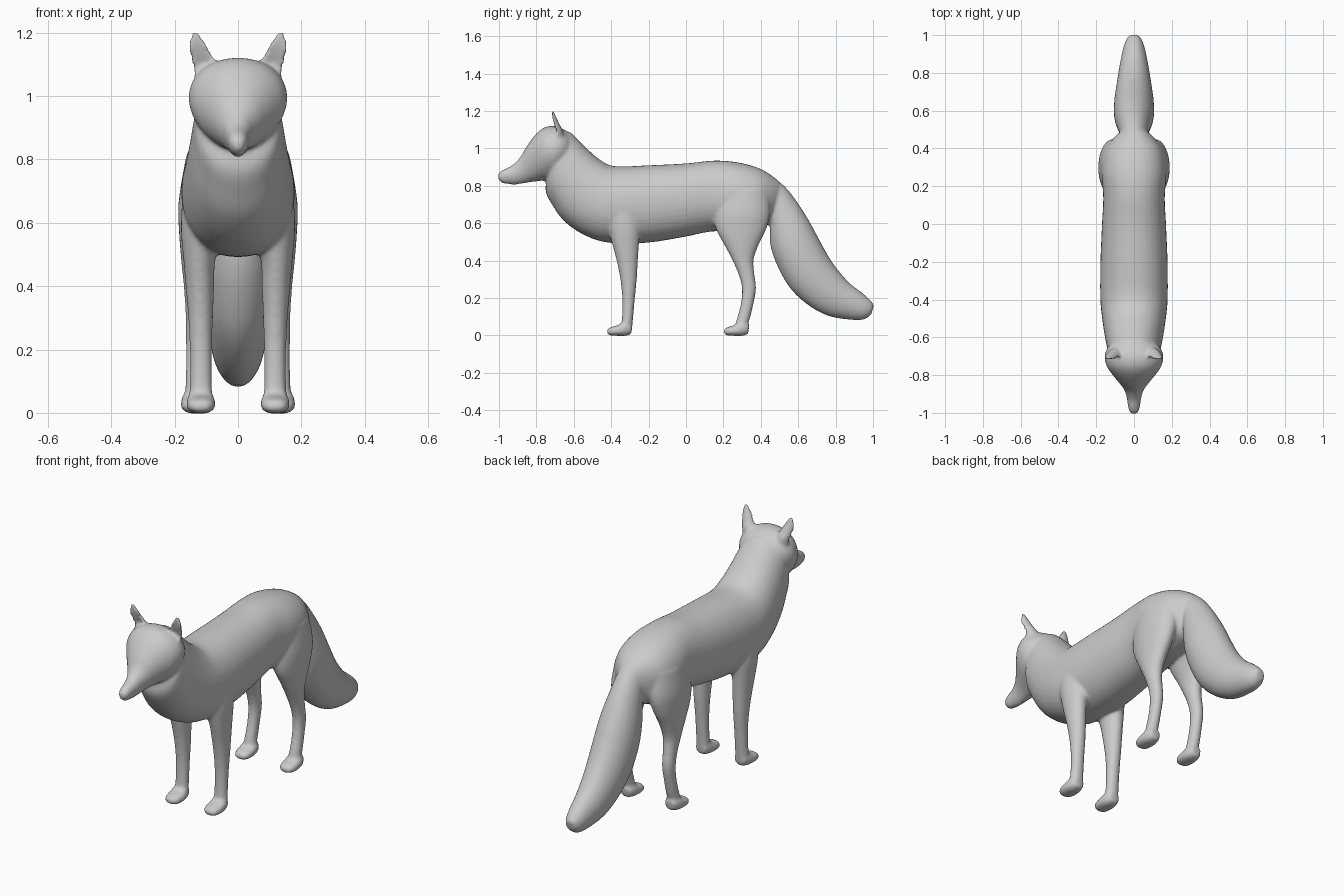
import bpy
import bmesh
from math import sin, cos, pi, copysign
from mathutils import Vector

SIDES = 36
STEPS = 5

old = bpy.data.objects.get("Cube")
if old:
    bpy.data.objects.remove(old, do_unlink=True)

fur = bpy.data.materials.new("plain_grey")
fur.use_nodes = True
fur.diffuse_color = (0.6, 0.6, 0.6, 1)
shader = fur.node_tree.nodes["Principled BSDF"]
shader.inputs["Base Color"].default_value = fur.diffuse_color
shader.inputs["Roughness"].default_value = 0.6

bm = bmesh.new()


def interpolate(rows):
    """Smooth spline through the rows of section values."""
    result = []
    last = len(rows) - 1
    for i in range(last):
        a, b, c, d = (rows[max(0, min(last, i + k))] for k in (-1, 0, 1, 2))
        for s in range(STEPS):
            t = s / STEPS
            result.append([
                q + t * ((r - p) / 2 + t * ((p - 2.5 * q + 2 * r - w / 2)
                         + t * (1.5 * (q - r) + (w - p) / 2)))
                for p, q, r, w in zip(a, b, c, d)])
    result.append(rows[last])
    return result


def upright(row, x):
    """Section set by its top point, bottom point and half width."""
    ytop, ztop, ybot, zbot, width = row
    top, bottom = Vector((x, ytop, ztop)), Vector((x, ybot, zbot))
    return (top + bottom) / 2, Vector((width, 0, 0)), (top - bottom) / 2


def level(row, side):
    """Horizontal section set by its centre and two radii."""
    x, y, z, rx, ry = row
    return Vector((side * x, y, z)), Vector((rx, 0, 0)), Vector((0, ry, 0))


def loft(rows, section, x=0, boxy=1.0, taper=0.0, cup=False):
    """Skin a closed tube over the sections."""
    rings = []
    for row in interpolate(rows):
        centre, across, along = section(row, x)
        ring = []
        for k in range(SIDES):
            c, s = cos(2 * pi * k / SIDES), sin(2 * pi * k / SIDES)
            c = copysign(abs(c) ** boxy, c)
            s = copysign(abs(s) ** boxy, s)
            c *= 1 + taper * s
            if cup and s < 0:
                s *= -0.25      # hollow front of the ear
            ring.append(bm.verts.new(centre + across * c + along * s))
        rings.append(ring)
    for lower, upper in zip(rings, rings[1:]):
        for k in range(SIDES):
            n = (k + 1) % SIDES
            bm.faces.new((lower[k], lower[n], upper[n], upper[k]))
    bm.faces.new(rings[0])
    bm.faces.new(rings[-1])


# Torso with neck
torso = [
    (-.67, 1.05, -.74, .86, .09), (-.63, 1.09, -.75, .77, .13),
    (-.59, 1.06, -.71, .69, .143), (-.53, 1.0, -.65, .61, .155),
    (-.46, .94, -.55, .54, .168), (-.38, .905, -.42, .497, .178),
    (-.2, .91, -.22, .495, .178), (0, .92, -.02, .525, .17),
    (.15, .935, .13, .555, .163), (.28, .925, .28, .56, .172),
    (.4, .89, .39, .58, .15), (.49, .83, .45, .6, .09),
    (.52, .78, .47, .66, .04)]
loft(torso, upright, boxy=.92)

# Head with muzzle
head = [
    (-1.005, .865, -1.005, .835, .014), (-.98, .885, -.98, .814, .029),
    (-.93, .91, -.92, .807, .037), (-.885, .955, -.875, .812, .05),
    (-.85, 1.015, -.83, .82, .078), (-.8, 1.08, -.79, .825, .115),
    (-.75, 1.115, -.75, .83, .145), (-.69, 1.118, -.7, .84, .154),
    (-.63, 1.085, -.65, .88, .125), (-.6, 1.03, -.62, .93, .06)]
loft(head, upright, taper=.12)

# Bushy tail
tail = [
    (.44, .86, .4, .68, .06), (.52, .805, .445, .6, .075),
    (.59, .72, .45, .49, .09), (.66, .61, .485, .38, .105),
    (.73, .48, .555, .255, .105), (.79, .38, .65, .165, .095),
    (.87, .285, .76, .105, .08), (.94, .23, .88, .084, .062),
    (.985, .19, .95, .085, .045), (1.005, .165, .99, .11, .026)]
loft(tail, upright)

# Sections of the mirrored parts
front_leg = [
    (.1, -.34, .7, .075, .1), (.115, -.33, .58, .065, .088),
    (.122, -.322, .48, .05, .07), (.12, -.314, .4, .045, .057),
    (.118, -.307, .3, .039, .044), (.117, -.307, .2, .035, .034),
    (.117, -.312, .1, .035, .03), (.117, -.318, .04, .036, .03),
    (.117, -.32, .01, .03, .028)]
hind_leg = [
    (.09, .3, .78, .08, .14), (.11, .3, .66, .078, .15),
    (.12, .295, .57, .066, .135), (.127, .297, .48, .052, .09),
    (.13, .305, .4, .041, .056), (.132, .325, .32, .034, .042),
    (.133, .337, .25, .032, .038), (.134, .327, .17, .03, .034),
    (.135, .307, .09, .031, .035), (.135, .29, .04, .033, .03),
    (.135, .285, .01, .028, .025)]
paw = [
    (0, .032, 0, .008, .022), (.02, .045, .02, 0, .04),
    (.06, .056, .06, -.002, .046), (.1, .075, .1, -.002, .042),
    (.135, .06, .13, .008, .028)]
ear = [
    (.088, -.7, 1.03, .045, .045), (.102, -.7, 1.09, .041, .043),
    (.117, -.712, 1.13, .036, .036), (.129, -.72, 1.17, .026, .026),
    (.136, -.722, 1.203, .012, .014)]


def add_paw(x, toe):
    rows = [(toe + a, b, toe + c, d, w) for a, b, c, d, w in paw]
    loft(rows, upright, x, boxy=.85)


# Legs, paws and ears on both sides
for side in (-1, 1):
    loft(front_leg, level, side)
    loft(hind_leg, level, side)
    add_paw(side * .117, -.422)
    add_paw(side * .135, .203)
    loft(ear, level, side, cup=True)

bmesh.ops.recalc_face_normals(bm, faces=bm.faces)
mesh = bpy.data.meshes.new("animal_body")
bm.to_mesh(mesh)
bm.free()
mesh.materials.append(fur)
animal = bpy.data.objects.new("animal_body", mesh)
bpy.context.collection.objects.link(animal)

# Fuse the parts into one skin and soften the joints
fuse = animal.modifiers.new("fuse", "REMESH")
fuse.mode = "VOXEL"
fuse.voxel_size = 0.008
fuse.use_smooth_shade = True
soften = animal.modifiers.new("soften", "SMOOTH")
soften.factor = 0.5
soften.iterations = 9
